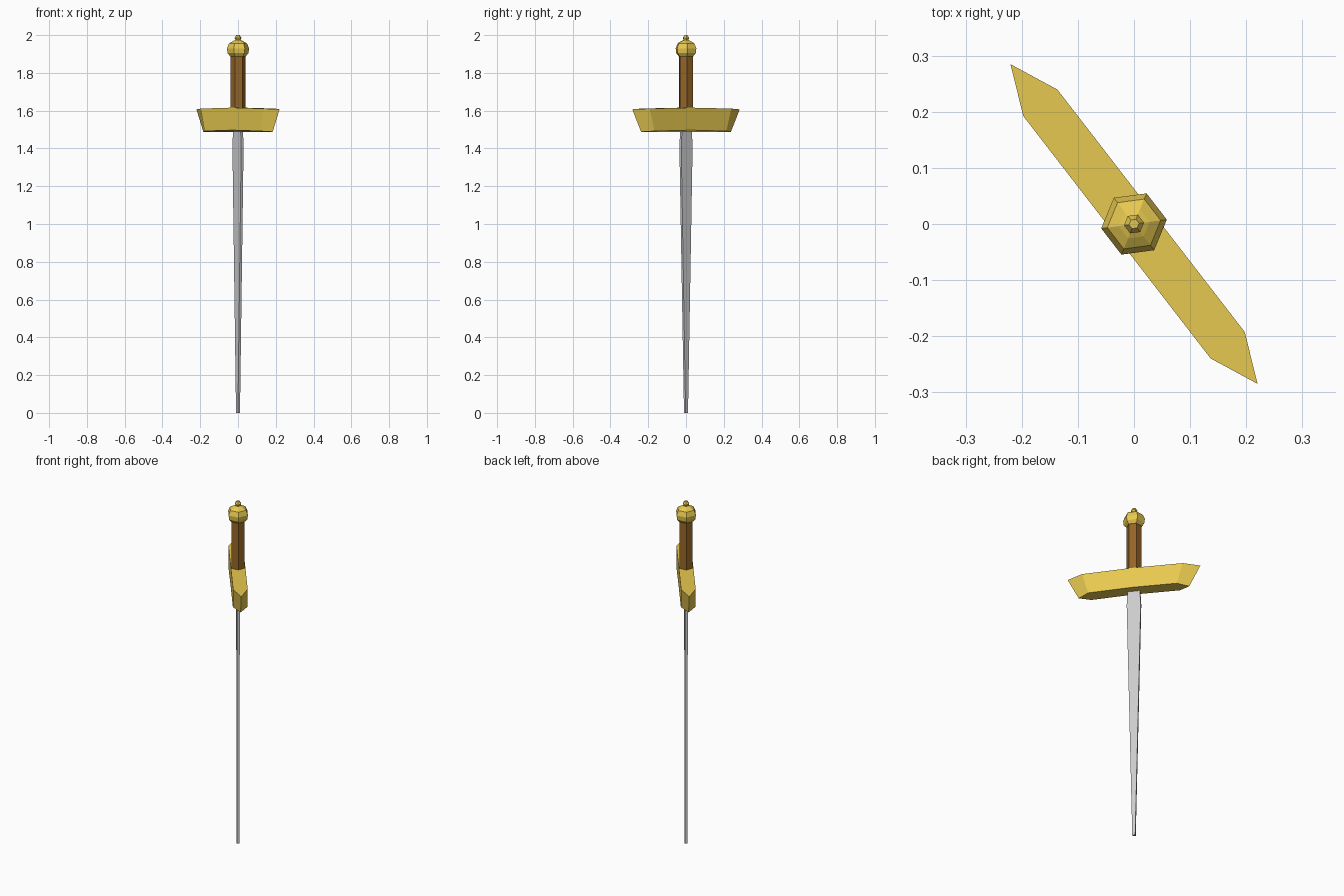
import bpy, math
from mathutils import Matrix

if "Cube" in bpy.data.objects:
    bpy.data.objects.remove(bpy.data.objects["Cube"])

# The whole sword is turned about z so the guard runs diagonally
TURN = Matrix.Rotation(math.radians(-52.3), 4, 'Z')


def material(name, color):
    m = bpy.data.materials.new(name)
    m.diffuse_color = color
    m.use_nodes = True
    m.node_tree.nodes["Principled BSDF"].inputs["Base Color"].default_value = m.diffuse_color
    return m


gold = material("gold", (0.80, 0.58, 0.08, 1))
brown = material("brown_wood", (0.30, 0.13, 0.02, 1))


def loft(name, rings, mat=None):
    """Skin equal-sized closed rings and cap both ends."""
    n = len(rings[0])
    verts = [p for ring in rings for p in ring]
    faces = [(i * n + j, i * n + (j + 1) % n,
              (i + 1) * n + (j + 1) % n, (i + 1) * n + j)
             for i in range(len(rings) - 1) for j in range(n)]
    faces.append(tuple(reversed(range(n))))
    faces.append(tuple(range(len(verts) - n, len(verts))))
    mesh = bpy.data.meshes.new(name)
    mesh.from_pydata(verts, [], faces)
    mesh.transform(TURN)
    if mat:
        mesh.materials.append(mat)
    obj = bpy.data.objects.new(name, mesh)
    bpy.context.collection.objects.link(obj)
    return obj


def hexagon(r, z):
    return [(r * math.cos(k * math.pi / 3), r * math.sin(k * math.pi / 3), z)
            for k in range(6)]


def rectangle(w, t, z):
    return [(-w, -t, z), (w, -t, z), (w, t, z), (-w, t, z)]


# Blade: thin flat bar, widest below the guard, tapering to a blunt tip
loft("blade", [rectangle(0.008, 0.007, 0), rectangle(0.038, 0.008, 1.41),
               rectangle(0.032, 0.008, 1.51)])


# Guard: pointed bar, undercut at the ends and slightly drooping
def guard_ring(tip, shoulder, half, z_end, z_mid):
    return [(tip, 0, z_end), (shoulder, half, z_end + 0.004), (0, half, z_mid),
            (-shoulder, half, z_end + 0.004), (-tip, 0, z_end),
            (-shoulder, -half, z_end + 0.004), (0, -half, z_mid),
            (shoulder, -half, z_end + 0.004)]


loft("guard", [guard_ring(0.30, 0.24, 0.0385, 1.488, 1.497),
               guard_ring(0.36, 0.273, 0.0385, 1.607, 1.616)], gold)

# Grip and pommel: six-sided turned shapes
loft("grip", [hexagon(0.04, 1.60), hexagon(0.04, 1.90)], brown)
loft("pommel", [hexagon(r, z) for r, z in
                [(0.042, 1.888), (0.056, 1.905), (0.059, 1.93), (0.048, 1.956),
                 (0.028, 1.968), (0.014, 1.974), (0.018, 1.985), (0.009, 2.0)]],
     gold)
